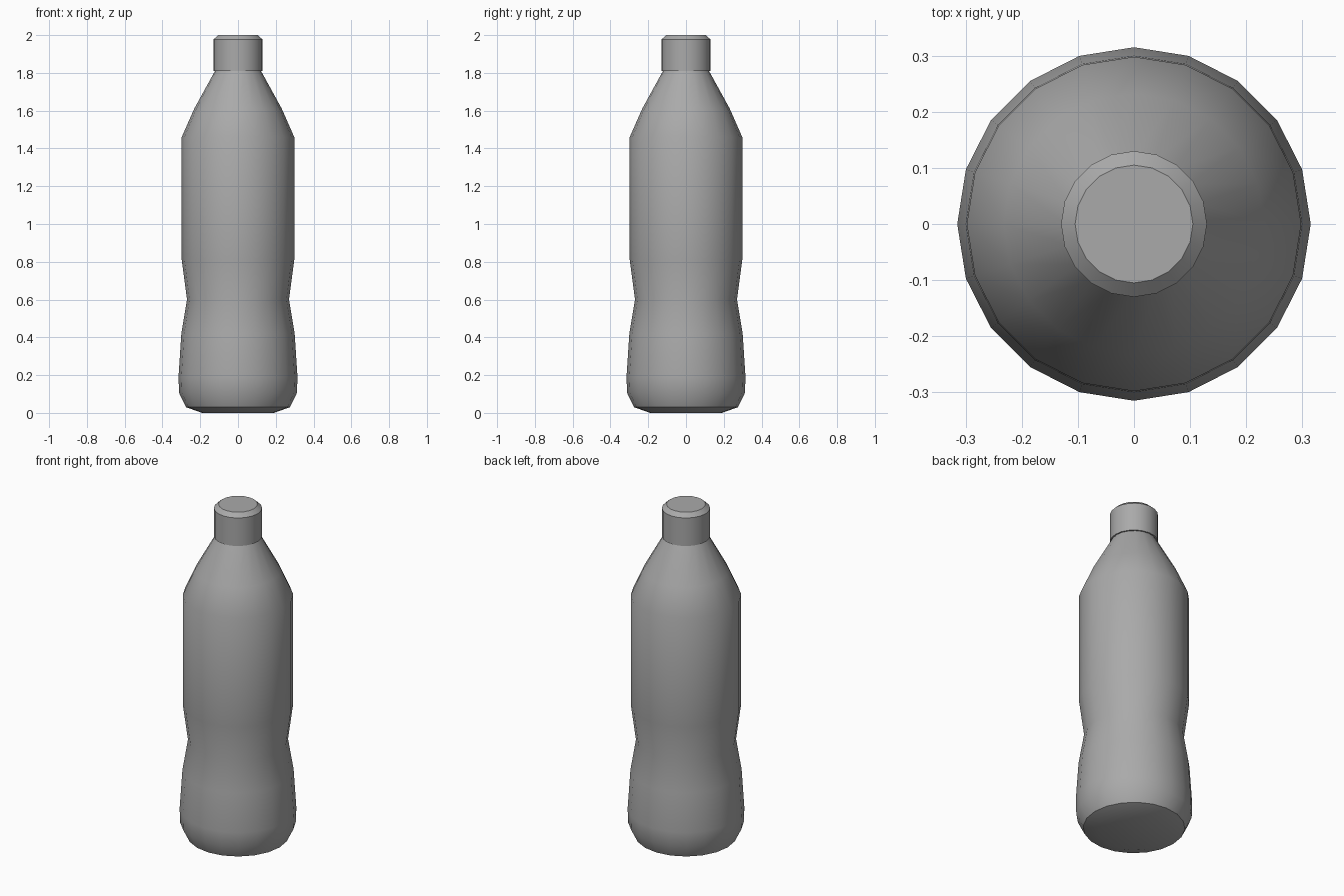
import bpy
import bmesh
import math

cube = bpy.data.objects.get("Cube")
if cube:
    bpy.data.objects.remove(cube, do_unlink=True)

SIDES = 20

grey = bpy.data.materials.new("plain grey")
grey.use_nodes = True
grey.diffuse_color = (0.4, 0.4, 0.4, 1)
grey.node_tree.nodes["Principled BSDF"].inputs["Base Color"].default_value = (0.4, 0.4, 0.4, 1)


def lathe(name, profile):
    """Turn a (radius, height) profile around z and close both ends."""
    bm = bmesh.new()
    rings = []
    for r, z in profile:
        ring = []
        for i in range(SIDES):
            a = math.tau * i / SIDES
            ring.append(bm.verts.new((r * math.cos(a), r * math.sin(a), z)))
        rings.append(ring)
    for low, high in zip(rings, rings[1:]):
        for i in range(SIDES):
            j = (i + 1) % SIDES
            bm.faces.new((low[i], low[j], high[j], high[i]))
    bm.faces.new(list(reversed(rings[0])))
    bm.faces.new(rings[-1])
    mesh = bpy.data.meshes.new(name)
    bm.to_mesh(mesh)
    bm.free()
    mesh.materials.append(grey)
    obj = bpy.data.objects.new(name, mesh)
    bpy.context.collection.objects.link(obj)
    bpy.ops.object.select_all(action='DESELECT')
    obj.select_set(True)
    bpy.context.view_layer.objects.active = obj
    bpy.ops.object.shade_smooth_by_angle(angle=math.radians(35))
    return obj


# Bottle: rounded foot, pinched grip, straight wall, sloping shoulder
lathe("bottle_body", [
    (0.19, 0.0), (0.275, 0.03), (0.312, 0.106), (0.315, 0.19),
    (0.30, 0.42), (0.27, 0.60), (0.298, 0.81), (0.298, 1.46),
    (0.232, 1.61), (0.122, 1.81),
])

# Screw cap with a bevelled top rim
lathe("bottle_cap", [(0.13, 1.81), (0.13, 1.977), (0.105, 2.0)])
